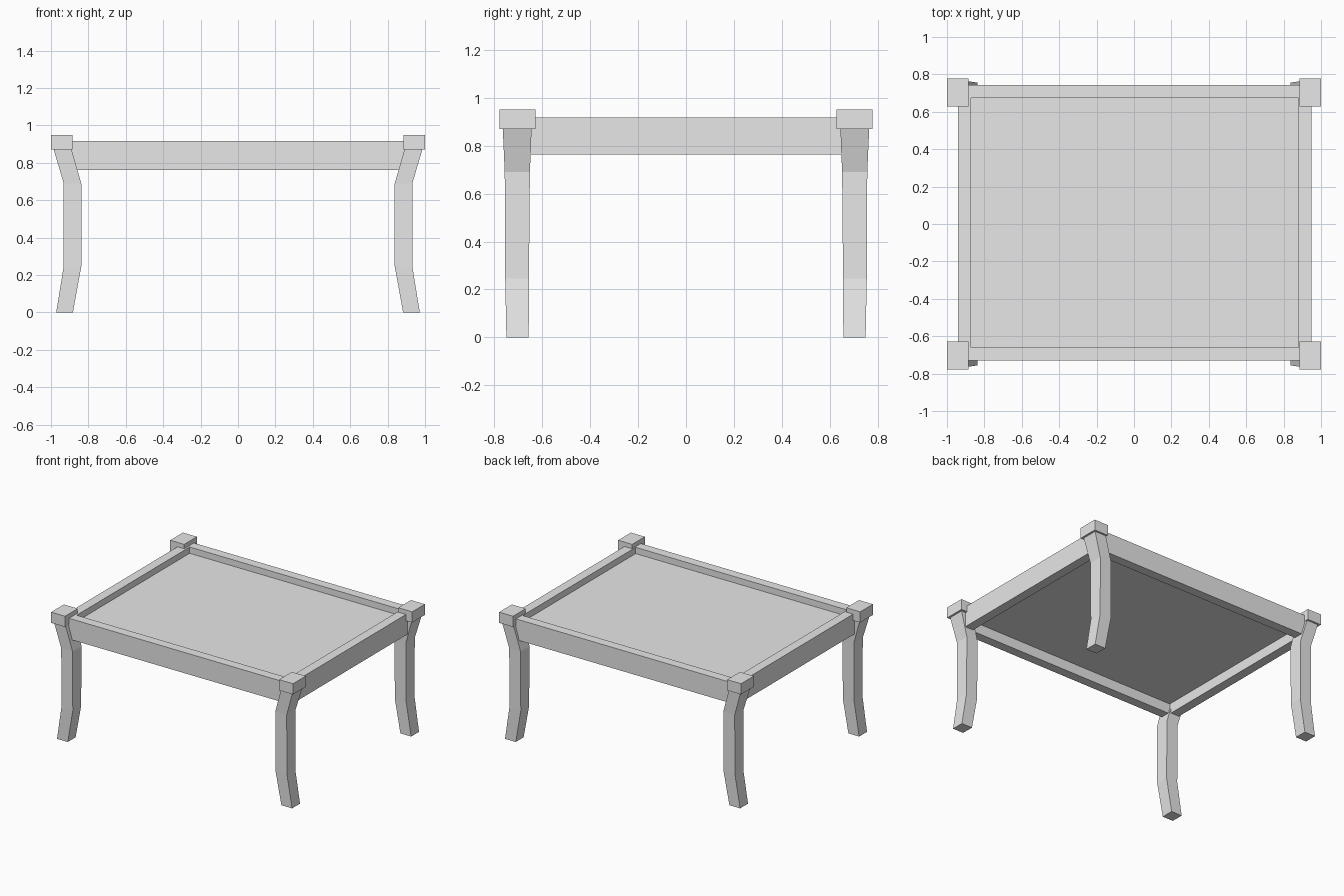
import bpy
import bmesh

cube = bpy.data.objects.get("Cube")
if cube:
    bpy.data.objects.remove(cube, do_unlink=True)

# One plain grey for the whole table
grey = bpy.data.materials.new("plain_grey")
grey.use_nodes = True
colour = (0.8, 0.8, 0.8, 1.0)
grey.diffuse_color = colour
grey.node_tree.nodes["Principled BSDF"].inputs["Base Color"].default_value = colour


def loft(name, sections, closed=False):
    """Skin a row of four-point sections, capped at the ends or joined in a ring."""
    bm = bmesh.new()
    rings = [[bm.verts.new(p) for p in s] for s in sections]
    pairs = list(zip(rings, rings[1:]))
    if closed:
        pairs.append((rings[-1], rings[0]))
    else:
        bm.faces.new(rings[0])
        bm.faces.new(rings[-1])
    for a, b in pairs:
        for i in range(4):
            j = (i + 1) % 4
            bm.faces.new((a[i], a[j], b[j], b[i]))
    bmesh.ops.recalc_face_normals(bm, faces=bm.faces)
    mesh = bpy.data.meshes.new(name)
    bm.to_mesh(mesh)
    bm.free()
    mesh.materials.append(grey)
    obj = bpy.data.objects.new(name, mesh)
    bpy.context.collection.objects.link(obj)
    return obj


def rect(x0, x1, y0, y1, z):
    return [(x0, y0, z), (x1, y0, z), (x1, y1, z), (x0, y1, z)]


# Leg outline by height: z, inner x, outer x, inner y, outer y
LEG = [
    (0.00, 0.883, 0.972, 0.656, 0.749),
    (0.246, 0.838, 0.932, 0.655, 0.754),
    (0.69, 0.838, 0.932, 0.651, 0.756),
    (0.87, 0.89, 0.985, 0.644, 0.764),
]

# Bent legs and their square caps, one at each corner
for sx, side in ((-1, "right"), (1, "left")):
    for sy, end in ((-1, "front"), (1, "back")):
        loft(f"{end}_{side}_leg",
             [rect(sx * a, sx * b, sy * c, sy * d, z) for z, a, b, c, d in LEG])
        loft(f"{end}_{side}_cap",
             [rect(sx * 0.885, sx, sy * 0.628, sy * 0.778, z) for z in (0.87, 0.95)])

# Mitred rail frame around the top
OUT_X, OUT_Y, RAIL = 0.945, 0.737, 0.07
BOTTOM, TOP = 0.762, 0.917
corners = []
for sx, sy in ((-1, -1), (1, -1), (1, 1), (-1, 1)):
    ox, oy = sx * OUT_X, sy * OUT_Y
    ix, iy = sx * (OUT_X - RAIL), sy * (OUT_Y - RAIL)
    corners.append([(ox, oy, BOTTOM), (ox, oy, TOP), (ix, iy, TOP), (ix, iy, BOTTOM)])
frame = loft("rail_frame", corners, closed=True)

# Sunken table panel held inside the rails
px, py = OUT_X - RAIL, OUT_Y - RAIL
panel = loft("table_panel", [rect(-px, px, -py, py, z) for z in (0.838, 0.87)])

# The frame and panel sit very slightly off centre between the legs
for part in (frame, panel):
    part.location = (0.004, 0.006, 0)
